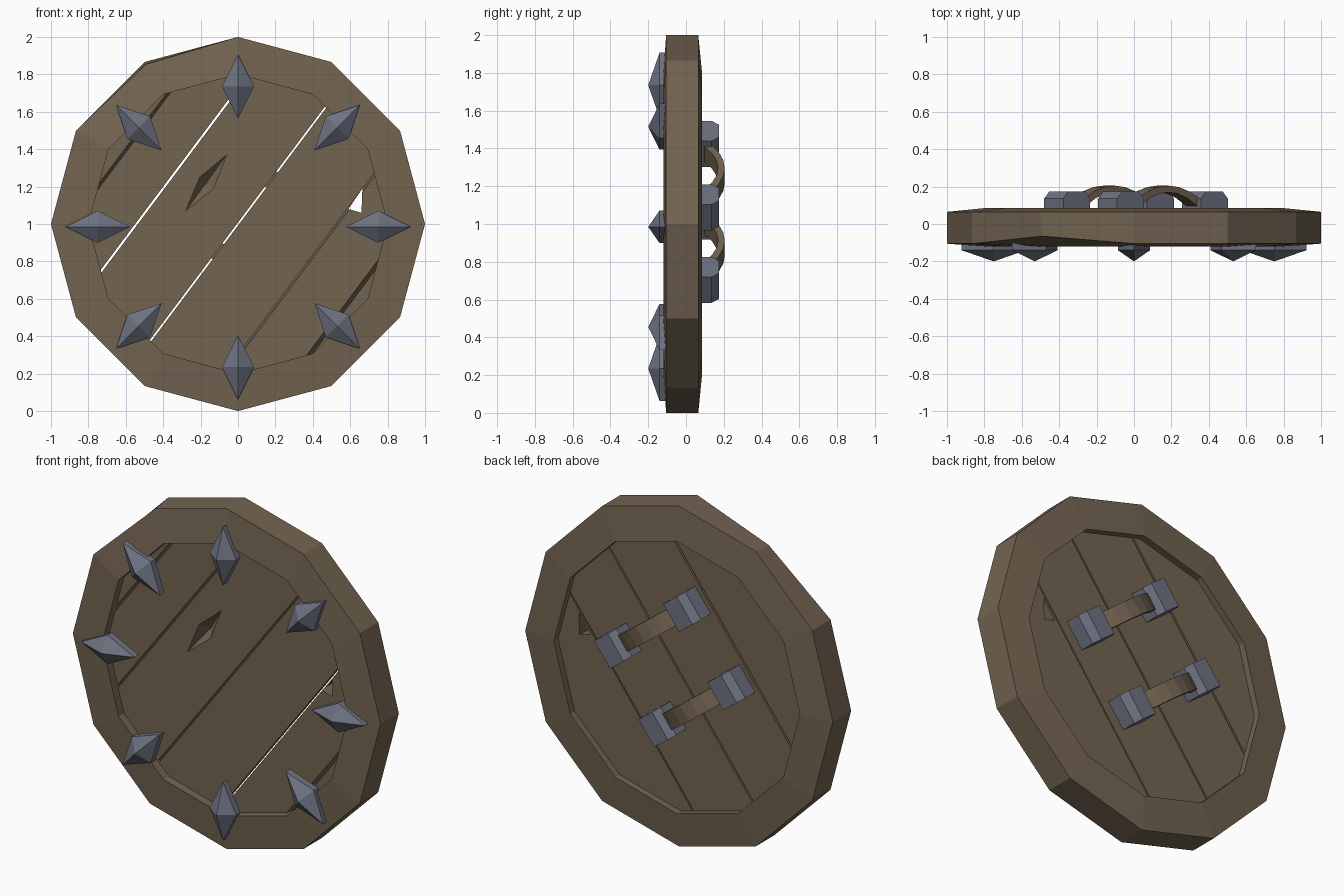
import bpy, bmesh, math
from mathutils import Vector

if "Cube" in bpy.data.objects:
    bpy.data.objects.remove(bpy.data.objects["Cube"])


def material(name, rgb):
    m = bpy.data.materials.new(name)
    m.diffuse_color = (*rgb, 1)
    m.use_nodes = True
    m.node_tree.nodes["Principled BSDF"].inputs["Base Color"].default_value = m.diffuse_color
    return m


wood = material("weathered wood", (0.17, 0.126, 0.082))
iron = material("grey iron", (0.155, 0.17, 0.22))


def finish(bm, name, mat):
    bmesh.ops.recalc_face_normals(bm, faces=bm.faces)
    me = bpy.data.meshes.new(name)
    bm.to_mesh(me)
    bm.free()
    ob = bpy.data.objects.new(name, me)
    bpy.context.collection.objects.link(ob)
    if mat:
        me.materials.append(mat)
    return ob


def loft(loops, closed=False):
    """Skin a stack of equal-sized loops; cap the ends or join them up."""
    bm = bmesh.new()
    rows = [[bm.verts.new(p) for p in lp] for lp in loops]
    n = len(rows[0])
    pairs = list(zip(rows, rows[1:]))
    if closed:
        pairs.append((rows[-1], rows[0]))
    else:
        bm.faces.new(rows[0])
        bm.faces.new(rows[-1])
    for a, b in pairs:
        for i in range(n):
            j = (i + 1) % n
            bm.faces.new((a[i], a[j], b[j], b[i]))
    return bm


def tilt(n, y, u):
    """Tilted frame: n runs across the planks, u along them."""
    return Vector((0.8 * n + 0.6 * u, y, 1 - 0.6 * n + 0.8 * u))


# Twelve-sided rim, with one chipped front corner
section = [(1.0, -0.105), (1.0, 0.065), (0.8, 0.085), (0.8, -0.12)]
loops = []
for k in range(12):
    a = math.radians(30 * k)
    lp = []
    for i, (r, y) in enumerate(section):
        if k == 4 and i == 0:
            r, y = 0.985, -0.065
        lp.append((r * math.cos(a), y, 1 + r * math.sin(a)))
    loops.append(lp)
finish(loft(loops, closed=True), "rim", wood)

# Diagonal planks: (front low, front high, back low, back high) across n
FRONT, BACK = -0.07, 0.045
spans = [(-0.9, -0.725, -0.9, -0.70), (-0.71, -0.44, -0.70, -0.44),
         (-0.428, -0.005, -0.428, -0.005), (0.005, 0.418, 0.005, 0.40),
         (0.43, 0.715, 0.408, 0.735), (0.735, 0.9, 0.735, 0.9)]
planks = []
for i, (fl, fh, bl, bh) in enumerate(spans):
    ends = [[tilt(fl, FRONT, u), tilt(fh, FRONT, u), tilt(bh, BACK, u), tilt(bl, BACK, u)]
            for u in (-1, 1)]
    bm = loft(ends)
    for k in range(12):
        a = math.radians(30 * k + 15)
        d = Vector((math.cos(a), 0, math.sin(a)))
        cut = bmesh.ops.bisect_plane(bm, geom=bm.verts[:] + bm.edges[:] + bm.faces[:],
                                     plane_co=Vector((0, 0, 1)) + d * 0.785,
                                     plane_no=d, clear_outer=True)
        edges = [e for e in cut["geom_cut"] if isinstance(e, bmesh.types.BMEdge)]
        if edges:
            bmesh.ops.holes_fill(bm, edges=edges)
    planks.append(finish(bm, f"plank_{i + 1}", wood))


def carve(target, bm):
    cutter = finish(bm, "cutter", None)
    cutter.hide_render = True
    mod = target.modifiers.new("carve", 'BOOLEAN')
    mod.operation = 'DIFFERENCE'
    mod.solver = 'EXACT'
    mod.object = cutter
    bpy.context.view_layer.objects.active = target
    bpy.ops.object.modifier_apply(modifier=mod.name)
    bpy.data.objects.remove(cutter)


# Gash in the second wide plank
gash = [(-0.28, 1.07), (-0.205, 1.25), (-0.06, 1.37), (-0.13, 1.19)]
mx, mz = -0.17, 1.22
carve(planks[2], loft([[(mx + (x - mx) * s, y, mz + (z - mz) * s) for x, z in gash]
                       for s, y in ((1.0, -0.1), (1.0, -0.07), (0.08, -0.01))]))

# Splintered notch through the right plank
notch = [(0.59, 1.08), (0.66, 1.06), (0.665, 1.19)]
carve(planks[4], loft([[(x, y, z) for x, z in notch] for y in (-0.2, 0.2)]))

# Eight diamond studs around the front
for k in range(8):
    a = math.radians(45 * k)
    rad = Vector((math.cos(a), 0, math.sin(a)))
    tan = Vector((-math.sin(a), 0, math.cos(a)))
    c = Vector((0, 0, 0.985)) + rad * 0.75
    bm = bmesh.new()
    rows = [[bm.verts.new(c + rad * p + tan * q + Vector((0, y, 0)))
             for p, q in ((0.172, 0), (0, 0.086), (-0.172, 0), (0, -0.086))]
            for y in (-0.1, -0.14)]
    tip = bm.verts.new(c + Vector((0, -0.2, 0)))
    bm.faces.new(rows[0])
    for i in range(4):
        j = (i + 1) % 4
        bm.faces.new((rows[0][i], rows[0][j], rows[1][j], rows[1][i]))
        bm.faces.new((rows[1][i], rows[1][j], tip))
    finish(bm, f"stud_{k + 1}", iron)

# Two arched grips on the back, each held by a pair of chamfered brackets
NC, UC = -0.03, 0.058
block = [(-0.09, 0.03), (-0.09, 0.135), (-0.055, 0.175), (0.055, 0.175), (0.09, 0.135), (0.09, 0.03)]
for name, u0 in (("upper", UC + 0.24), ("lower", UC - 0.24)):
    arch = []
    for i in range(9):
        t = -1 + i / 4
        y = 0.205 - 0.125 * t * t
        n = NC + 0.28 * t
        m = NC + 0.25 * t
        arch.append([tilt(n, y, u0 - 0.05), tilt(n, y, u0 + 0.05),
                     tilt(m, y - 0.035, u0 + 0.05), tilt(m, y - 0.035, u0 - 0.05)])
    finish(loft(arch), f"{name}_grip", wood)
    for side, n0 in (("right", NC + 0.28), ("left", NC - 0.28)):
        finish(loft([[tilt(n0 + n, y, u0 + du) for n, y in block] for du in (-0.085, 0.085)]),
               f"{name}_{side}_bracket", iron)
